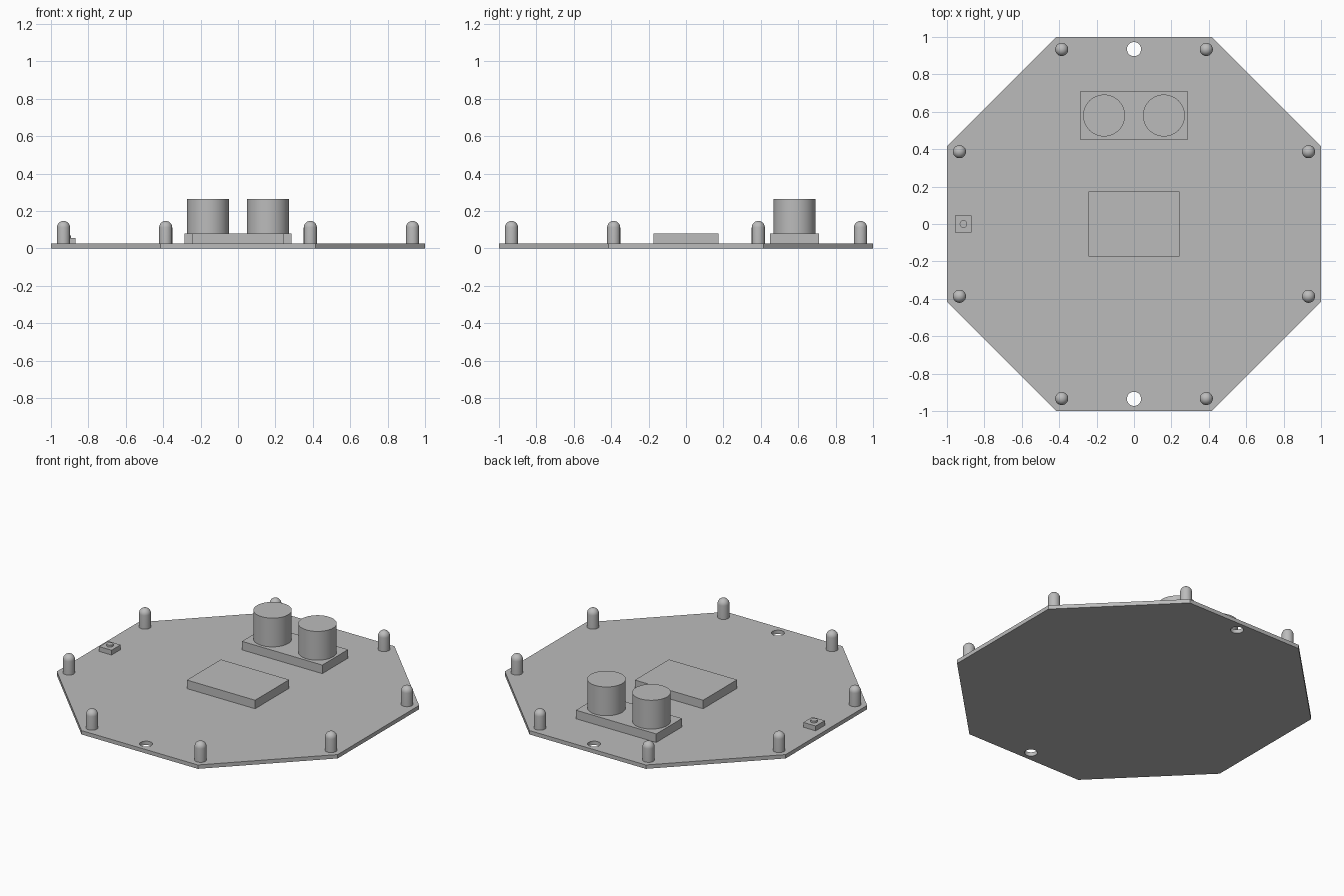
import bpy, bmesh, math
from mathutils import Matrix, Vector

if "Cube" in bpy.data.objects:
    bpy.data.objects.remove(bpy.data.objects["Cube"], do_unlink=True)

grey = bpy.data.materials.new("plain grey")
grey.use_nodes = True
colour = (0.5, 0.5, 0.5, 1)
grey.diffuse_color = colour
grey.node_tree.nodes["Principled BSDF"].inputs["Base Color"].default_value = colour

TOP = 0.025       # upper face of the board
RAISED = 0.08     # upper face of the mounted blocks


def finish(name, bm, smooth=False):
    bmesh.ops.recalc_face_normals(bm, faces=bm.faces)
    mesh = bpy.data.meshes.new(name)
    bm.to_mesh(mesh)
    bm.free()
    mesh.materials.append(grey)
    obj = bpy.data.objects.new(name, mesh)
    bpy.context.collection.objects.link(obj)
    if smooth:
        bpy.ops.object.select_all(action="DESELECT")
        obj.select_set(True)
        bpy.context.view_layer.objects.active = obj
        bpy.ops.object.shade_smooth_by_angle(angle=math.radians(35))
    return obj


def box(name, x, y, width, depth, low, high):
    bm = bmesh.new()
    place = Matrix.Translation((x, y, (low + high) / 2))
    size = Matrix.Diagonal((width, depth, high - low, 1))
    bmesh.ops.create_cube(bm, size=1, matrix=place @ size)
    return finish(name, bm)


def cylinder(name, x, y, radius, low, high, sides=48):
    bm = bmesh.new()
    bmesh.ops.create_cone(bm, cap_ends=True, segments=sides, radius1=radius, radius2=radius,
                          depth=high - low, matrix=Matrix.Translation((x, y, (low + high) / 2)))
    return finish(name, bm, True)


def domed_pin(name, x, y, radius, low, high):
    # Straight stem with a hemispherical tip, turned about its axis
    bm = bmesh.new()
    shoulder = high - radius
    outline = [(0, low), (radius, low)]
    for i in range(9):
        a = i / 8 * math.pi / 2
        outline.append((radius * math.cos(a), shoulder + radius * math.sin(a)))
    verts = [bm.verts.new((r, 0, z)) for r, z in outline]
    edges = [bm.edges.new(pair) for pair in zip(verts, verts[1:])]
    bmesh.ops.spin(bm, geom=verts + edges, axis=(0, 0, 1), cent=(0, 0, 0),
                   angle=math.tau, steps=32)
    bmesh.ops.remove_doubles(bm, verts=bm.verts, dist=0.0001)
    bmesh.ops.translate(bm, verts=bm.verts, vec=Vector((x, y, 0)))
    return finish(name, bm, True)


# Octagonal board
bm = bmesh.new()
corner = 1 / math.cos(math.pi / 8)
bmesh.ops.create_cone(bm, cap_ends=True, segments=8, radius1=corner, radius2=corner, depth=TOP,
                      matrix=Matrix.Translation((0, 0, TOP / 2)) @ Matrix.Rotation(math.pi / 8, 4, "Z"))
board = finish("board", bm)

# Front and back mounting holes
for y in (-0.935, 0.935):
    cutter = cylinder("hole_cutter", 0, y, 0.038, -0.1, 0.1, 32)
    cutter.hide_render = True
    cut = board.modifiers.new("hole", "BOOLEAN")
    cut.operation = "DIFFERENCE"
    cut.solver = "EXACT"
    cut.object = cutter
    bpy.context.view_layer.objects.active = board
    bpy.ops.object.modifier_apply(modifier=cut.name)
    bpy.data.objects.remove(cutter, do_unlink=True)
bpy.ops.object.select_all(action="DESELECT")
board.select_set(True)
bpy.context.view_layer.objects.active = board
bpy.ops.object.shade_smooth_by_angle(angle=math.radians(35))

# Domed pins near the eight corners
for i in range(8):
    a = math.pi / 8 + i * math.pi / 4
    domed_pin(f"corner_pin_{i + 1}", 1.01 * math.cos(a), 1.01 * math.sin(a), 0.035, TOP, 0.147)

# Central block
box("central_block", 0, 0, 0.486, 0.346, TOP, RAISED)

# Twin-cylinder unit
box("sensor_base", 0, 0.58, 0.572, 0.262, TOP, RAISED)
for side, x in (("right", -0.16), ("left", 0.16)):
    cylinder(f"{side}_sensor_barrel", x, 0.58, 0.112, RAISED, 0.265)

# Push button at the right edge
box("button_housing", -0.912, 0, 0.088, 0.092, TOP, 0.056)
cylinder("button_cap", -0.912, 0, 0.02, 0.056, 0.068, 24)
